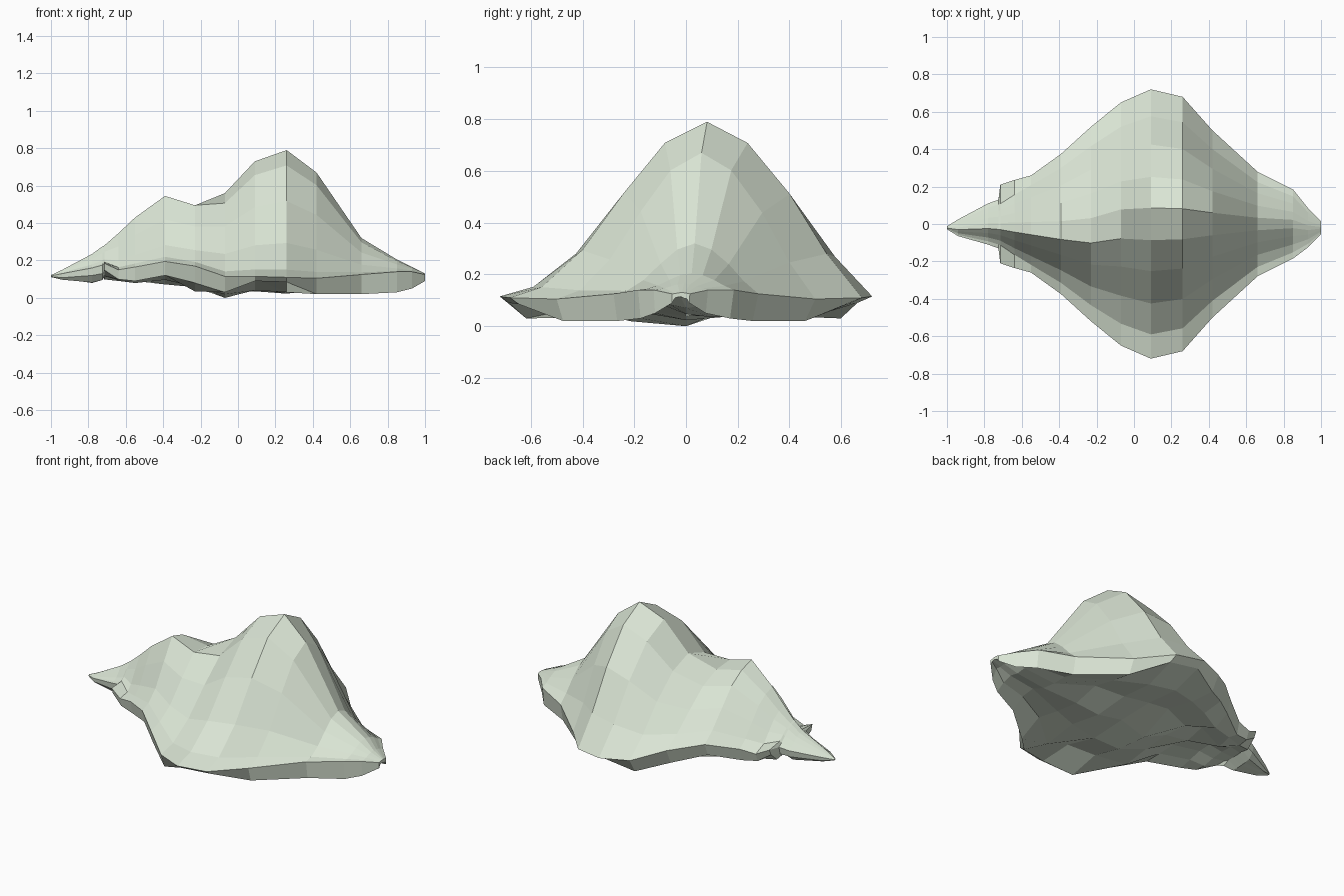
import bpy, bmesh, random
random.seed(4)

# Stations along the rock: x, crown half width, rim half width, ridge, rim, lip underside, belly height
stations = [
    (-1.00, 0.008, 0.008, 0.122, 0.118, 0.114, 0.112),
    (-0.94, 0.045, 0.045, 0.150, 0.130, 0.108, 0.10),
    (-0.78, 0.11, 0.11, 0.235, 0.160, 0.12, 0.09),
    (-0.725, 0.13, 0.13, 0.275, 0.175, 0.13, 0.105),
    (-0.715, 0.135, 0.21, 0.280, 0.185, 0.15, 0.105),
    (-0.64, 0.195, 0.235, 0.345, 0.150, 0.10, 0.11),
    (-0.55, 0.26, 0.26, 0.430, 0.165, 0.09, 0.105),
    (-0.39, 0.375, 0.375, 0.545, 0.195, 0.12, 0.09),
    (-0.23, 0.52, 0.52, 0.505, 0.170, 0.08, 0.065),
    (-0.07, 0.65, 0.65, 0.560, 0.115, 0.03, 0.06),
    (0.09, 0.72, 0.72, 0.730, 0.115, 0.09, 0.055),
    (0.26, 0.68, 0.68, 0.790, 0.110, 0.085, 0.05),
    (0.42, 0.50, 0.50, 0.670, 0.105, 0.02, 0.055),
    (0.66, 0.28, 0.28, 0.320, 0.125, 0.02, 0.065),
    (0.85, 0.185, 0.185, 0.205, 0.140, 0.03, 0.085),
    (0.93, 0.105, 0.105, 0.165, 0.140, 0.05, 0.10),
    (1.00, 0.035, 0.035, 0.130, 0.125, 0.09, 0.11),
]
# Upper cross-sections: side position, share of the ridge height
peak = [(-1, 0), (-0.82, 0.06), (-0.59, 0.27), (-0.35, 0.60), (-0.12, 0.88),
        (0.12, 1), (0.35, 0.88), (0.59, 0.59), (0.80, 0.25), (1, 0)]
hump = [(-1, 0), (-0.84, 0.07), (-0.66, 0.25), (-0.44, 0.64), (-0.22, 1),
        (0.04, 0.92), (0.30, 0.75), (0.55, 0.46), (0.80, 0.17), (1, 0)]
# Underside positions, from back lip to front lip
under = [0.92, 0.65, 0.33, 0, -0.33, -0.65, -0.95]


def section(x, w, rim_w, ridge, rim, lip, belly):
    pts = []
    skew = -0.02 if abs(x) > 0.9 else 0
    # The low hump turns into the main peak between these stations
    k = 0 if x < -0.3 else 0.25 if x < -0.2 else 1
    for (t0, s0), (t1, s1) in zip(hump, peak):
        t, s = t0 + (t1 - t0) * k, s0 + (s1 - s0) * k
        half = rim_w if abs(t) > 0.99 else w
        pts.append((x, t * half + skew, rim + (ridge - rim) * s))
    for t in under:
        z = lip if abs(t) > 0.9 else belly + random.uniform(-1, 1) * min(0.045, w * 0.12)
        pts.append((x, t * rim_w + skew, max(z, 0.005)))
    return pts


# Rock body: skin the sections together
bm = bmesh.new()
rings = [[bm.verts.new(p) for p in section(*s)] for s in stations]
n = len(rings[0])
for a, b in zip(rings, rings[1:]):
    for i in range(n):
        j = (i + 1) % n
        bm.faces.new((a[i], a[j], b[j], b[i]))
bm.faces.new(rings[0])
bm.faces.new(list(reversed(rings[-1])))

# Rest the lowest point on the ground
min(bm.verts, key=lambda v: v.co.z).co.z = 0
bmesh.ops.recalc_face_normals(bm, faces=bm.faces)
mesh = bpy.data.meshes.new("rock_mound")
bm.to_mesh(mesh)
bm.free()
rock = bpy.data.objects.new("rock_mound", mesh)
bpy.context.collection.objects.link(rock)

# Pale green stone
mat = bpy.data.materials.new("pale_stone")
mat.diffuse_color = (0.70, 0.78, 0.66, 1)
mesh.materials.append(mat)
